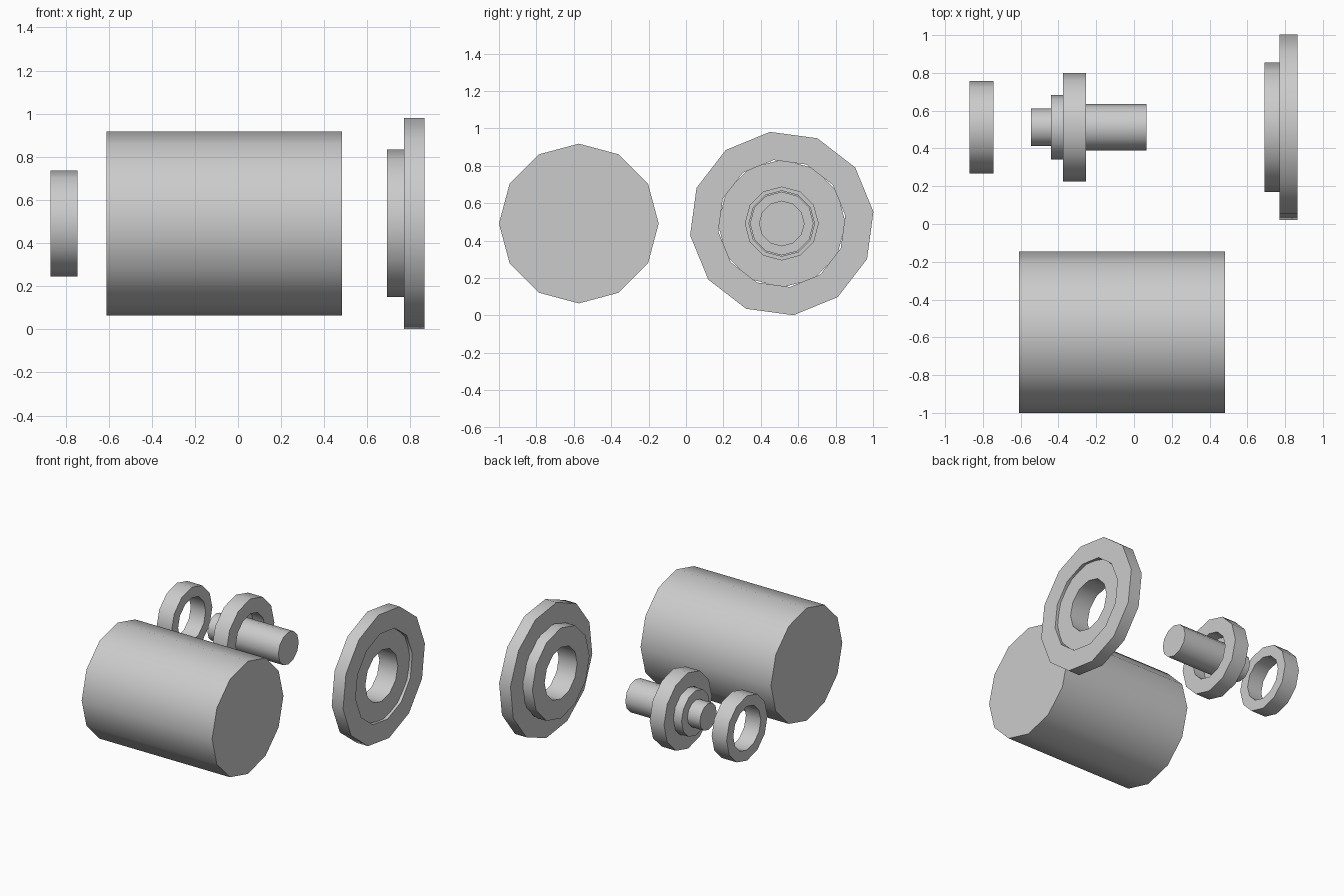
import bpy, bmesh, math

if "Cube" in bpy.data.objects:
    bpy.data.objects.remove(bpy.data.objects["Cube"])

SIDES = 12
AXIS_Y, AXIS_Z = 0.512, 0.491

metal = bpy.data.materials.new("plain grey")
metal.use_nodes = True
grey = (0.6, 0.6, 0.6, 1)
metal.diffuse_color = grey
metal.node_tree.nodes["Principled BSDF"].inputs["Base Color"].default_value = grey


def turned(name, profile, ring=False, y=AXIS_Y, z=AXIS_Z, turn=0.0):
    """Turn an (x, radius) profile about the x axis; a ring closes on itself."""
    bm = bmesh.new()
    loops = []
    for x, r in profile:
        angles = [turn + 2 * math.pi * i / SIDES for i in range(SIDES)]
        loops.append([bm.verts.new((x, r * math.cos(a), r * math.sin(a))) for a in angles])
    pairs = list(zip(loops, loops[1:]))
    if ring:
        pairs.append((loops[-1], loops[0]))
    else:
        bm.faces.new(loops[0])
        bm.faces.new(loops[-1])
    for a, b in pairs:
        for i in range(SIDES):
            j = (i + 1) % SIDES
            bm.faces.new((a[i], a[j], b[j], b[i]))
    bmesh.ops.recalc_face_normals(bm, faces=bm.faces)
    mesh = bpy.data.meshes.new(name)
    bm.to_mesh(mesh)
    bm.free()
    mesh.materials.append(metal)
    obj = bpy.data.objects.new(name, mesh)
    obj.location = (0, y, z)
    bpy.context.collection.objects.link(obj)
    bpy.ops.object.select_all(action="DESELECT")
    obj.select_set(True)
    bpy.context.view_layer.objects.active = obj
    bpy.ops.object.shade_smooth_by_angle(angle=math.radians(40))
    return obj


def tube(name, x0, x1, outer, inner, turn=0.0):
    return turned(name, [(x0, inner), (x0, outer), (x1, outer), (x1, inner)], True, turn=turn)


# Large solid drum
turned("drum", [(-0.61, 0.427), (0.483, 0.427)], y=-0.573)

# End flange: slightly rotated outer plate around a stepped collar
tube("flange_plate", 0.77, 0.865, 0.494, 0.342, turn=math.radians(7.3))
tube("flange_collar", 0.69, 0.845, 0.342, 0.195)

# Stepped shaft carrying a loose hub ring
turned("shaft", [(-0.545, 0.1), (-0.44, 0.1), (-0.44, 0.17), (-0.345, 0.17),
                 (-0.345, 0.122), (0.065, 0.122)])
tube("hub_ring", -0.375, -0.255, 0.287, 0.175)

# Separate spacer ring
tube("spacer_ring", -0.87, -0.745, 0.245, 0.165)
